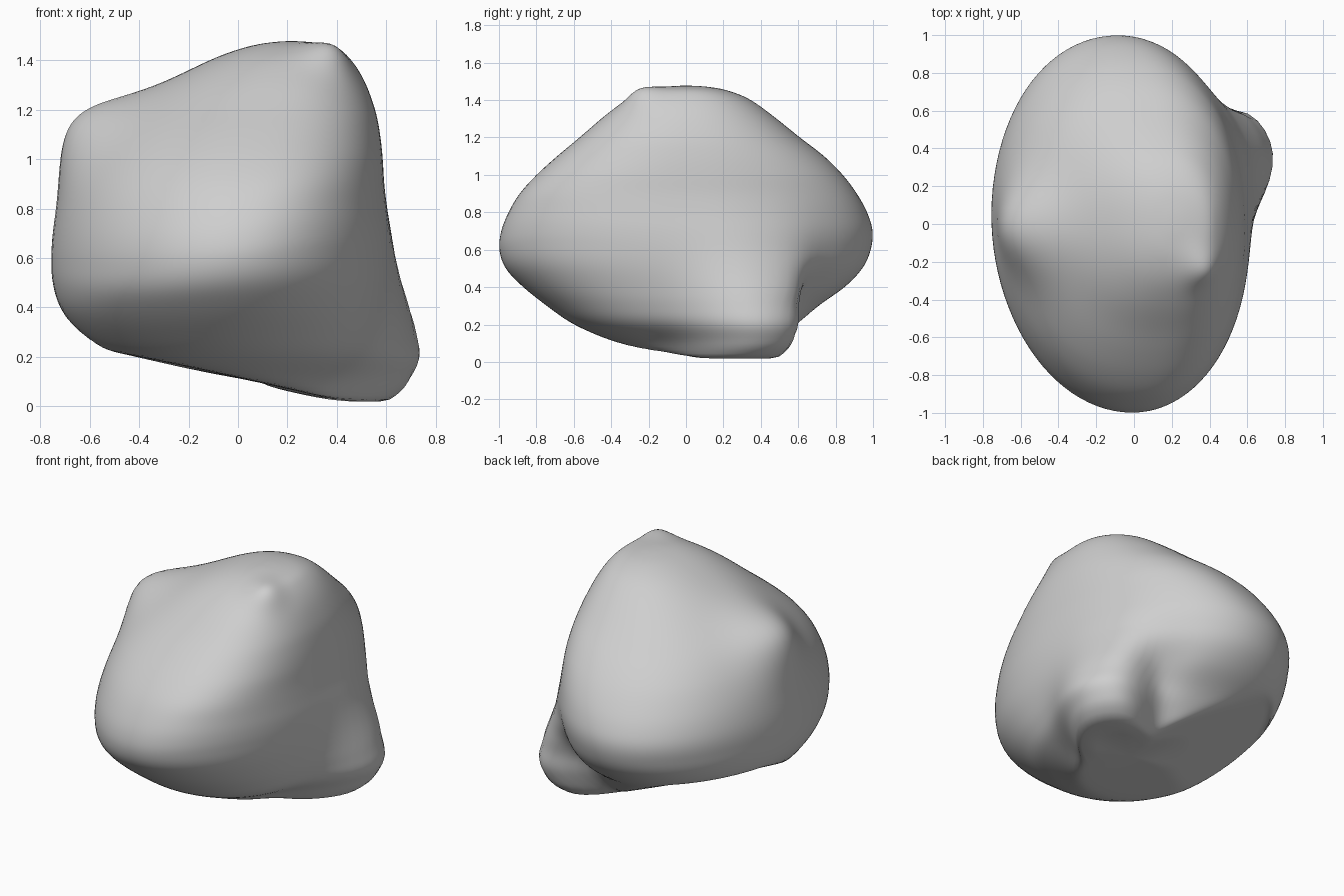
import bpy, bmesh, math
from mathutils import Vector

cube = bpy.data.objects.get("Cube")
if cube:
    bpy.data.objects.remove(cube, do_unlink=True)

SIDES, STEPS = 96, 6

# Level sections: z, left x, right x, front y, back y, middle x
SECTIONS = [
    (0.00, -0.20, 0.30, -0.20, 0.33, 0.05),
    (0.10, -0.42, 0.38, -0.38, 0.50, 0.00),
    (0.20, -0.55, 0.50, -0.60, 0.60, -0.03),
    (0.30, -0.65, 0.55, -0.745, 0.71, -0.05),
    (0.40, -0.72, 0.58, -0.87, 0.85, -0.05),
    (0.50, -0.75, 0.60, -0.965, 0.945, -0.05),
    (0.60, -0.755, 0.61, -1.0, 0.99, -0.05),
    (0.70, -0.745, 0.61, -0.99, 1.0, -0.04),
    (0.80, -0.72, 0.60, -0.95, 0.97, -0.01),
    (0.90, -0.68, 0.59, -0.89, 0.915, 0.03),
    (1.00, -0.62, 0.585, -0.80, 0.84, 0.06),
    (1.10, -0.54, 0.575, -0.69, 0.74, 0.09),
    (1.20, -0.43, 0.555, -0.57, 0.61, 0.13),
    (1.32, -0.26, 0.51, -0.43, 0.46, 0.17),
    (1.41, -0.09, 0.45, -0.30, 0.33, 0.20),
    (1.46, 0.06, 0.38, -0.17, 0.19, 0.21),
    (1.477, 0.18, 0.25, -0.04, 0.05, 0.21),
]

# Knobs: centre, push, radius
KNOBS = [
    (Vector((-0.56, -0.02, 1.09)), Vector((-0.12, 0.0, 0.08)), 0.24),
    (Vector((0.36, -0.23, 1.41)), Vector((0.02, -0.02, 0.04)), 0.10),
]


def bump(distance, width, order=2):
    return math.exp(-abs(distance / width) ** order)


def blend(p0, p1, p2, p3, t):
    """Smooth curve through p1 and p2."""
    return [0.5 * (2 * b + (c - a) * t + (2 * a - 5 * b + 4 * c - d) * t * t
                   + (3 * b - a - 3 * c + d) * t ** 3)
            for a, b, c, d in zip(p0, p1, p2, p3)]


def power(v, n):
    return math.copysign(abs(v) ** (2 / n), v)


def settle(p):
    """Flatten the underside onto two sloping facets."""
    base = 0.11 - 0.21 * p.x - 0.02 * p.y
    rear = 0.05 - 0.42 * p.x + 0.25 * p.y
    p.z = max(p.z, base, rear if p.z < 0.4 else base, 0.0)
    return p


def shape_point(section, angle):
    z, x0, x1, y0, y1, cx = section
    cy = 0.5 * (y0 + y1)
    n = 2 + 0.2 * min(max((z - 0.6) / 0.4, 0), 1)  # squarer towards the crown
    c, s = power(math.cos(angle), n), power(math.sin(angle), n)
    x = cx + c * (x1 - cx if c > 0 else cx - x0)
    y = cy + s * (y1 - cy if s > 0 else cy - y0)
    x -= 0.04 * y
    # Foot swells out at the back left corner, with a hollow behind it
    a = math.degrees(math.atan2(y, x))
    foot = 0.42 * bump(z, 0.45) * min(1, 0.85 + 2 * z)
    reach = foot * (bump(a - 33, 24, 4) if a > 33 else bump(a - 33, 28))
    reach -= 0.05 * bump(z - 0.38, 0.12) * bump(a - 63, 9)
    x += reach * math.cos(math.radians(a))
    y += reach * math.sin(math.radians(a))
    # The widest line rises to the left across the front
    z += 0.10 * x * bump(z - 0.6, 0.25) * max(0, -s)
    p = Vector((x, y, z))
    for centre, push, radius in KNOBS:
        p += push * bump((p - centre).length, radius)
    return settle(p)


# Interpolate the sections
levels = []
last = len(SECTIONS) - 1
for i in range(last):
    quad = [SECTIONS[min(max(i + k, 0), last)] for k in (-1, 0, 1, 2)]
    levels += [blend(*quad, k / STEPS) for k in range(STEPS)]
levels.append(SECTIONS[-1])

# Skin the rings
bm = bmesh.new()
rings = [[bm.verts.new(shape_point(sec, 2 * math.pi * k / SIDES)) for k in range(SIDES)]
         for sec in levels]
for low, high in zip(rings, rings[1:]):
    for k in range(SIDES):
        j = (k + 1) % SIDES
        bm.faces.new((low[k], low[j], high[j], high[k]))

# Close the underside and the crown
for ring, centre in ((rings[0], settle(Vector((0.15, 0.1, 0.0)))),
                     (rings[-1], Vector((0.21, 0.0, 1.478)))):
    tip = bm.verts.new(centre)
    for k in range(SIDES):
        bm.faces.new((ring[k], ring[(k + 1) % SIDES], tip))

# Weather the surface slightly so the folds run together
for _ in range(4):
    bmesh.ops.smooth_vert(bm, verts=bm.verts, factor=0.5,
                          use_axis_x=True, use_axis_y=True, use_axis_z=True)
bmesh.ops.recalc_face_normals(bm, faces=bm.faces)

mesh = bpy.data.meshes.new("boulder")
bm.to_mesh(mesh)
bm.free()
boulder = bpy.data.objects.new("boulder", mesh)
bpy.context.collection.objects.link(boulder)

# Stone colour
stone = bpy.data.materials.new("stone_grey")
stone.use_nodes = True
colour = (0.62, 0.62, 0.62, 1.0)
stone.diffuse_color = colour
stone.node_tree.nodes["Principled BSDF"].inputs["Base Color"].default_value = colour
mesh.materials.append(stone)

# Smooth shading with a crisp underside rim
bpy.ops.object.select_all(action='DESELECT')
boulder.select_set(True)
bpy.context.view_layer.objects.active = boulder
bpy.ops.object.shade_smooth_by_angle(angle=math.radians(40))
